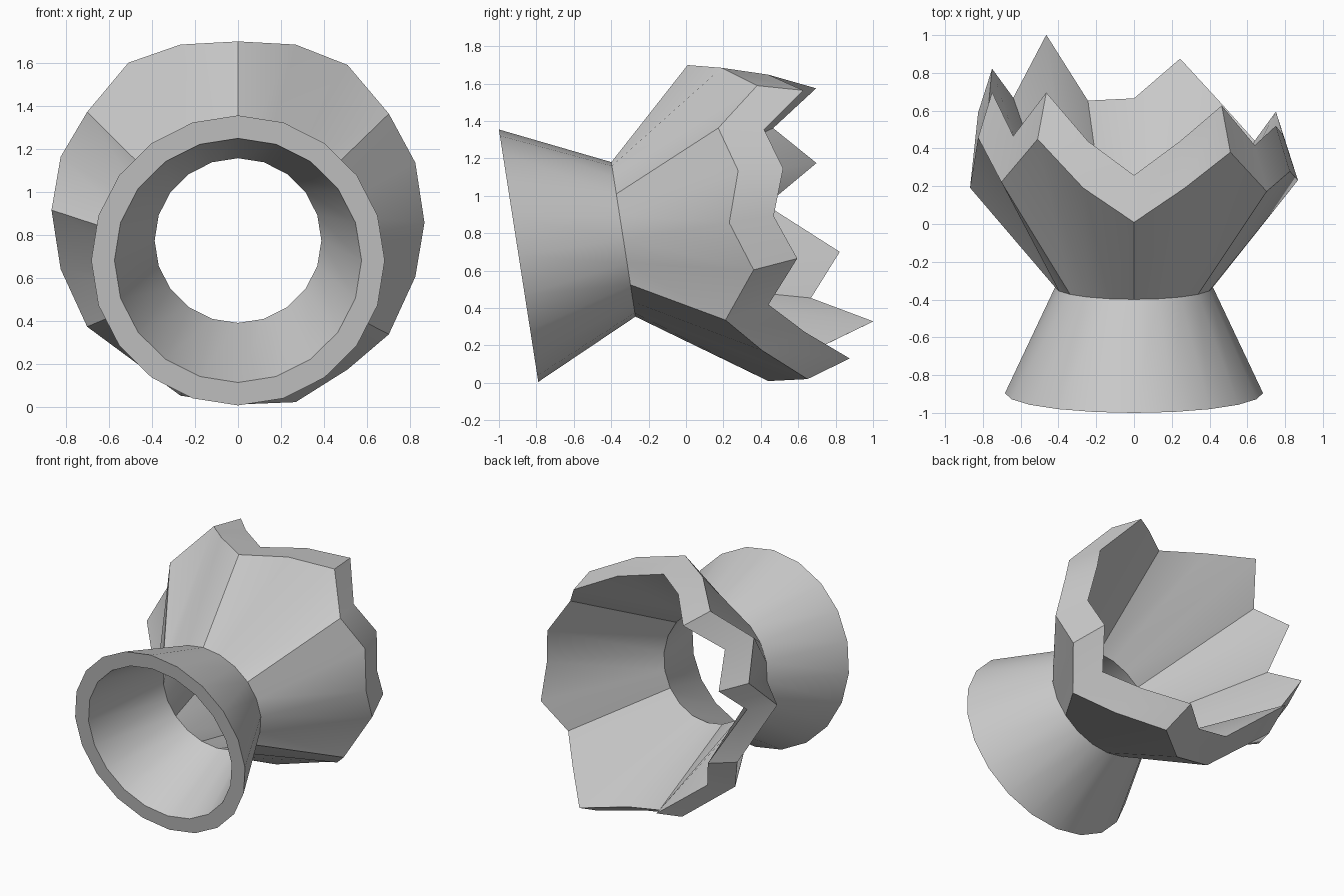
import bpy, bmesh, math
from mathutils import Vector

if "Cube" in bpy.data.objects:
    bpy.data.objects.remove(bpy.data.objects["Cube"])

SIDES = 20
AXIS = Vector((0, 0.988, 0.154))      # tilted centre line
UP = Vector((0, -0.154, 0.988))
SIDE = Vector((1, 0, 0))
BASE = Vector((0, -0.895, 0.68))      # centre of the round foot

# height of the broken lip at each column, clockwise from the top
right = [1.05, 1.227, 1.40, 1.16, 1.23, 1.14, 1.23, 1.04, 1.21, 1.435, 1.216]
left = [1.227, 1.47, 1.21, 1.41, 1.10, 1.46, 1.27, 1.58, 1.21]
lip = right + left[::-1]
shift = {9: -0.065, 15: 0.065}        # two lip corners pushed sideways


def point(k, s, r, dz=0.0):
    a = 2 * math.pi * k / SIDES
    return BASE + AXIS * s + (UP * math.cos(a) + SIDE * math.sin(a)) * r + Vector((0, 0, dz))


# closed wall section: outer foot, neck, lip, then back down the inside
bm = bmesh.new()
columns = []
for k, h in enumerate(lip):
    dz = shift.get(k, 0)
    section = [(0, 0.683, 0), (0.567, 0.418, 0), (h, 0.868, dz),
               (h + 0.24, 0.79, dz), (0.60, 0.388, 0), (0.0, 0.575, 0)]
    columns.append([bm.verts.new(point(k, *p)) for p in section])
for k in range(SIDES):
    a, b = columns[k], columns[(k + 1) % SIDES]
    for i in range(6):
        j = (i + 1) % 6
        bm.faces.new((a[i], b[i], b[j], a[j]))
bmesh.ops.recalc_face_normals(bm, faces=bm.faces)

mesh = bpy.data.meshes.new("broken_vessel")
bm.to_mesh(mesh)
bm.free()
obj = bpy.data.objects.new("broken_vessel", mesh)
bpy.context.collection.objects.link(obj)
bpy.context.view_layer.objects.active = obj
obj.select_set(True)
bpy.ops.object.shade_smooth_by_angle(angle=math.radians(30))
